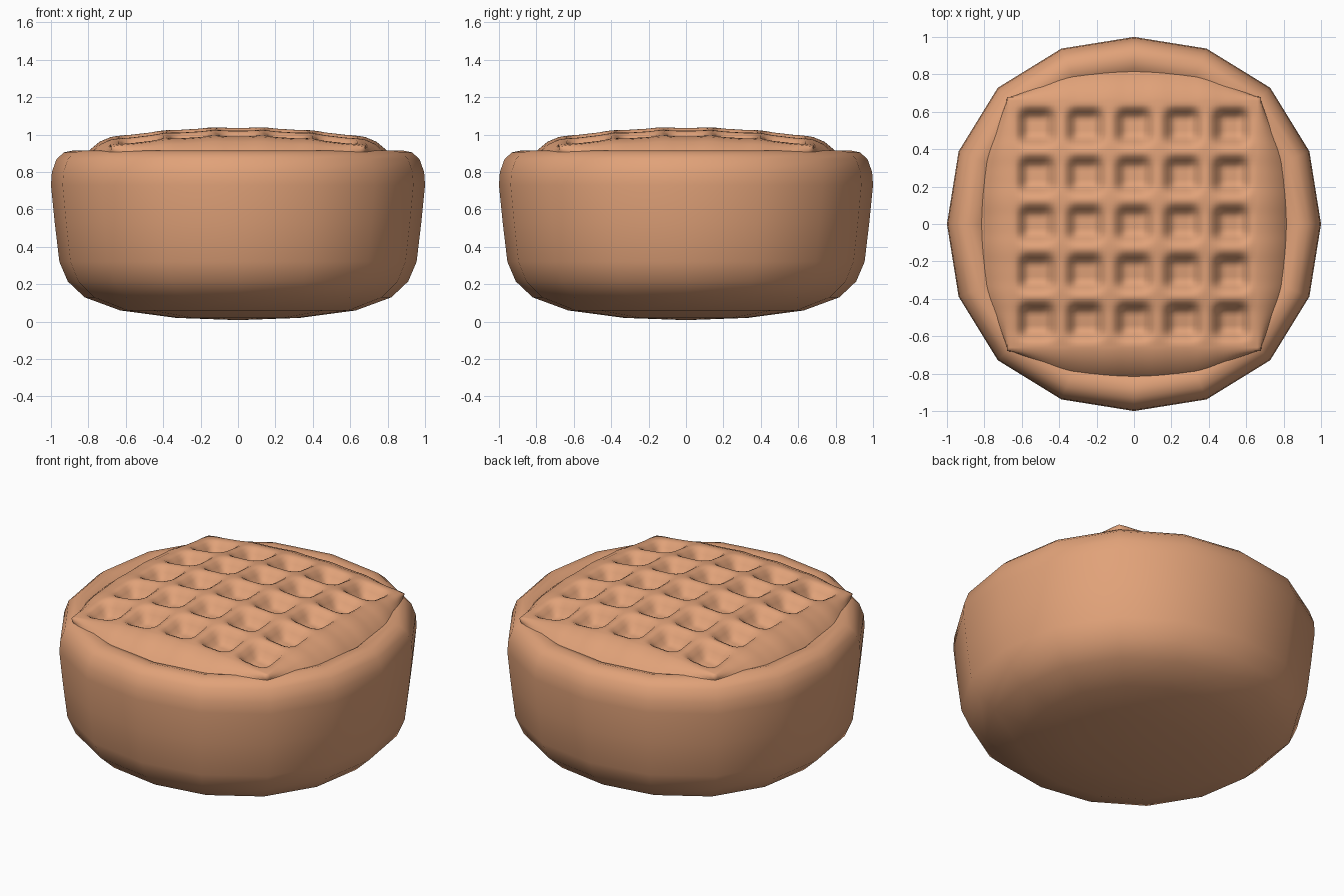
import bpy, bmesh, math

if "Cube" in bpy.data.objects:
    bpy.data.objects.remove(bpy.data.objects["Cube"])

tan = bpy.data.materials.new("baked_tan")
tan.diffuse_color = (0.75, 0.36, 0.19, 1)
tan.use_nodes = True
tan.node_tree.nodes["Principled BSDF"].inputs["Base Color"].default_value = tan.diffuse_color


def finish(bm, name):
    bmesh.ops.recalc_face_normals(bm, faces=bm.faces)
    mesh = bpy.data.meshes.new(name)
    bm.to_mesh(mesh)
    bm.free()
    for p in mesh.polygons:
        p.use_smooth = True
    mesh.materials.append(tan)
    ob = bpy.data.objects.new(name, mesh)
    bpy.context.collection.objects.link(ob)
    return ob


def skin(bm, rings):
    # bridge consecutive closed rings with quads
    for a, b in zip(rings, rings[1:]):
        n = len(a)
        for i in range(n):
            j = (i + 1) % n
            bm.faces.new((a[i], a[j], b[j], b[i]))


# round cup: lathed 16-sided profile, slightly squarer on the diagonals
profile = [(0.33, 0.02), (0.63, 0.06), (0.82, 0.13), (0.91, 0.215),
           (0.955, 0.32), (0.98, 0.53), (1.0, 0.73), (0.995, 0.80), (0.97, 0.87),
           (0.93, 0.905), (0.88, 0.915), (0.83, 0.90), (0.78, 0.86), (0.70, 0.80)]
bm = bmesh.new()
rings = []
for r, z in profile:
    ring = []
    for i in range(16):
        a = i * math.pi / 8
        s = r * (1 + 0.03 * math.sin(2 * a) ** 2)
        ring.append(bm.verts.new((s * math.cos(a), s * math.sin(a), z)))
    rings.append(ring)
skin(bm, rings)
for ring, z in ((rings[0], 0.008), (rings[-1], 0.78)):
    c = bm.verts.new((0, 0, z))
    for i in range(16):
        bm.faces.new((ring[i], ring[(i + 1) % 16], c))
finish(bm, "cup")

# domed waffle top with a 5 x 5 grid of pits
HALF, PITCH, N = 0.68, 0.26, 68


def well(v):
    # 1 at the pit floor, 0 on the ridges and border
    k = max(-2, min(2, round(v / PITCH)))
    u = abs(v - k * PITCH) / (PITCH / 2)
    t = max(0.0, min(1.0, (0.92 - u) / 0.62))
    return t * t * (3 - 2 * t)


def height(x, y):
    ridge = 0.004 * (1 - well(x)) * (1 - well(y))
    lean = 1 + 0.25 * (x * x + y * y)
    return 1.038 - 0.115 * (x * x + y * y) + ridge - 0.07 * lean * well(x) * well(y)


bm = bmesh.new()
grid = []
for j in range(N + 1):
    y = -HALF + 2 * HALF * j / N
    row = []
    for i in range(N + 1):
        x = -HALF + 2 * HALF * i / N
        row.append(bm.verts.new((x, y, height(x, y))))
    grid.append(row)
for j in range(N):
    for i in range(N):
        bm.faces.new((grid[j][i], grid[j][i + 1], grid[j + 1][i + 1], grid[j + 1][i]))

# sloping border that sinks into the cup, bulging at mid-side
edge = ([grid[0][i] for i in range(N)] + [grid[j][N] for j in range(N)] +
        [grid[N][i] for i in range(N, 0, -1)] + [grid[j][0] for j in range(N, 0, -1)])
rings = [edge]
for out, drop, pull in ((0.06, 0.025, 0.99), (0.12, 0.075, 0.975), (0.17, 0.14, 0.96)):
    ring = []
    for v in edge:
        x, y, z = v.co
        if abs(x) >= abs(y):
            bulge = out * (1 - (y / HALF) ** 4)
            x, y = math.copysign(HALF * pull + (1 - pull) * HALF * (1 - (y / HALF) ** 4) + bulge, x), y * pull
        else:
            bulge = out * (1 - (x / HALF) ** 4)
            x, y = x * pull, math.copysign(HALF * pull + (1 - pull) * HALF * (1 - (x / HALF) ** 4) + bulge, y)
        ring.append(bm.verts.new((x, y, z - drop)))
    rings.append(ring)
skin(bm, rings)
finish(bm, "waffle_top")
